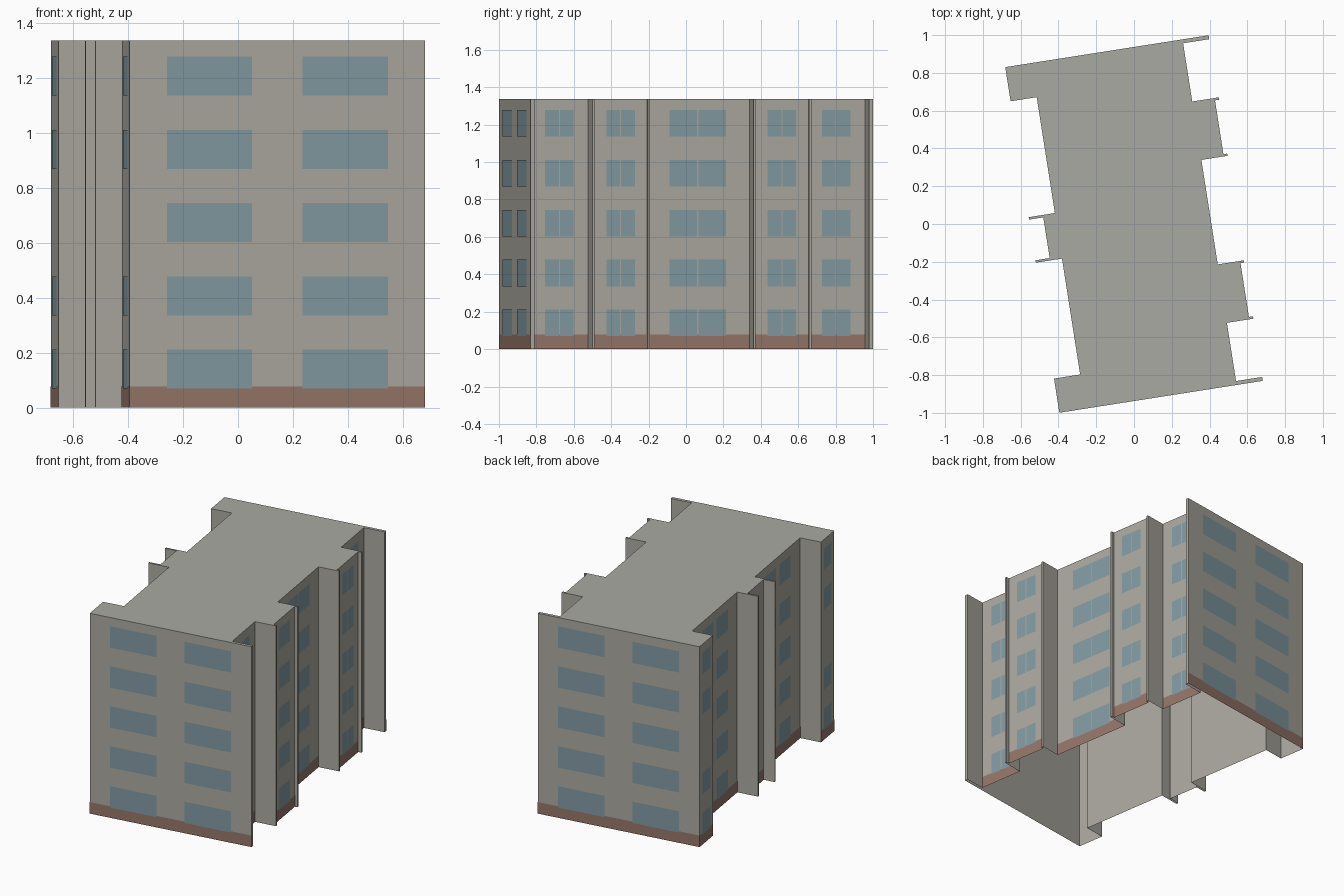
import bpy, bmesh, math
from mathutils import Vector, Matrix

cube = bpy.data.objects.get("Cube")
if cube:
    bpy.data.objects.remove(cube, do_unlink=True)

HEIGHT = 1.337
BAND_TOP = 0.077
ROWS = [0.14 + 0.267 * i for i in range(5)]
PANE_HALF_HEIGHT = 0.071
TURN = Matrix.Rotation(math.radians(8.9), 3, 'Z')


def material(name, rgb):
    m = bpy.data.materials.new(name)
    m.use_nodes = True
    m.diffuse_color = (*rgb, 1)
    bsdf = next(n for n in m.node_tree.nodes if n.type == 'BSDF_PRINCIPLED')
    bsdf.inputs["Base Color"].default_value = (*rgb, 1)
    return m


wall_grey = material("wall grey", (0.41, 0.395, 0.35))
roof_grey = material("roof grey", (0.40, 0.40, 0.365))
base_brown = material("base brown", (0.30, 0.18, 0.14))
glass_blue = material("glass blue", (0.22, 0.325, 0.365))


def make_object(name, bm, *mats):
    mesh = bpy.data.meshes.new(name)
    bm.to_mesh(mesh)
    bm.free()
    for m in mats:
        mesh.materials.append(m)
    obj = bpy.data.objects.new(name, mesh)
    bpy.context.collection.objects.link(obj)
    return obj


# Half of the floor plan, mirrored front to back
right_half = [(.405, .28), (.545, .28), (.545, .292), (.525, .292), (.525, .58),
              (.547, .58), (.547, .593), (.405, .593), (.405, .905),
              (.545, .905), (.545, .926)]
left_half = [(-.545, .926), (-.545, .743), (-.405, .743), (-.405, .122),
             (-.545, .122), (-.545, .109), (-.469, .109)]
half = right_half + left_half
plan = [Vector((x, y, 0)) for x, y in half]
plan += [Vector((x, -y, 0)) for x, y in reversed(half)]
edges = list(zip(plan, plan[1:] + plan[:1]))

# Building shell: flat roof, walls, open underneath
bm = bmesh.new()
low = [bm.verts.new(TURN @ p) for p in plan]
high = [bm.verts.new(TURN @ p + Vector((0, 0, HEIGHT))) for p in plan]
for i in range(len(plan)):
    j = (i + 1) % len(plan)
    bm.faces.new((low[i], low[j], high[j], high[i]))
bm.faces.new(high).material_index = 1
make_object("building_shell", bm, wall_grey, roof_grey)


def plate(bm, a, b, start, end, z0, z1, offset):
    """Thin outward-facing panel on the wall from a to b."""
    along = (b - a).normalized()
    out = Vector((along.y, -along.x, 0)) * offset
    corners = ((start, z0), (end, z0), (end, z1), (start, z1))
    bm.faces.new([bm.verts.new(TURN @ (a + along * d + out) + Vector((0, 0, z)))
                  for d, z in corners])


def window_layout(a, b):
    """Offsets from the wall centre, half width, mullion gap and storeys."""
    length = (b - a).length
    if length > 1:
        return (-.25, .25), .157, 0, ROWS
    if a.x > 0:
        return (0,), (.152 if length > .5 else .077), .003, ROWS
    if length > .5:
        return (-.1, .1), .077, 0, ROWS
    if abs(a.y) > .5:
        return (0,), .052, 0, ROWS[:2] + ROWS[3:]
    return (), 0, 0, ()


# Base band and windows on the main walls only
bands, panes = bmesh.new(), bmesh.new()
for a, b in edges:
    length = (b - a).length
    sideways = abs(b.x - a.x) < 1e-4
    if length < (.05 if sideways else 1):
        continue
    plate(bands, a, b, 0, length, 0, BAND_TOP, .001)
    centres, half_width, gap, rows = window_layout(a, b)
    for c in centres:
        mid = length / 2 + c
        spans = [(mid - half_width, mid + half_width)]
        if gap:
            spans = [(mid - half_width, mid - gap), (mid + gap, mid + half_width)]
        for z in rows:
            for s, e in spans:
                plate(panes, a, b, s, e, z - PANE_HALF_HEIGHT,
                      z + PANE_HALF_HEIGHT, .002)
make_object("base_band", bands, base_brown)
make_object("window_panes", panes, glass_blue)
